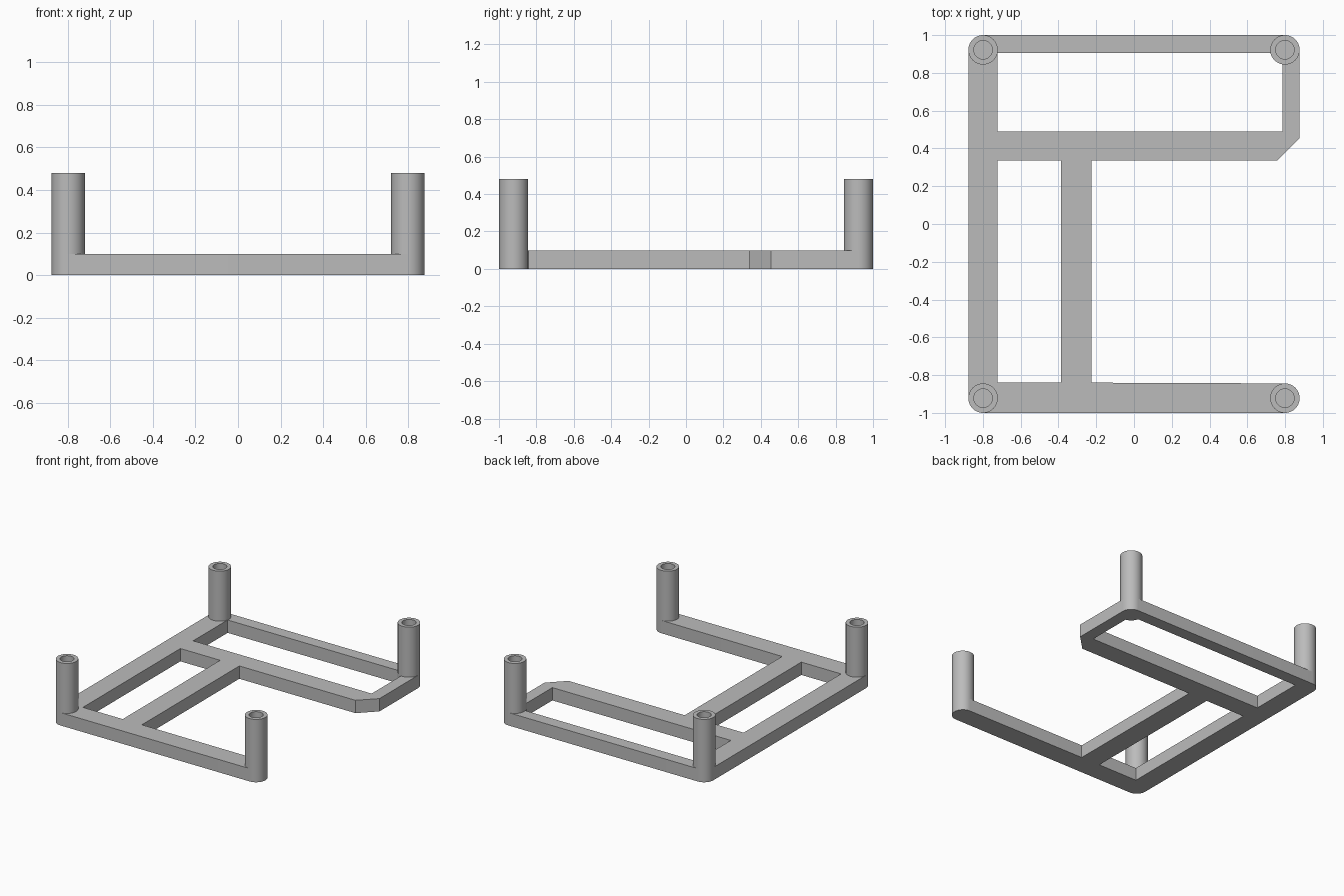
import bpy
import bmesh
from math import cos, sin, acos, asin, degrees, radians

cube = bpy.data.objects.get("Cube")
if cube:
    bpy.data.objects.remove(cube, do_unlink=True)

# Main dimensions
PX, PY, R, BORE = 0.799, 0.922, 0.078, 0.049
BASE, TOP = 0.098, 0.48
SEGMENTS = 48

grey = bpy.data.materials.new("plain grey")
grey.use_nodes = True
colour = (0.5, 0.5, 0.5, 1)
grey.diffuse_color = colour
grey.node_tree.nodes["Principled BSDF"].inputs["Base Color"].default_value = colour


def arc(cx, cy, start, end, steps=12):
    angles = [radians(start + (end - start) * i / steps) for i in range(steps + 1)]
    return [(cx + R * cos(a), cy + R * sin(a)) for a in angles]


def rectangle(x0, y0, x1, y1):
    return [(x0, y0), (x1, y0), (x1, y1), (x0, y1)]


def finish(bm, name):
    bmesh.ops.recalc_face_normals(bm, faces=bm.faces)
    mesh = bpy.data.meshes.new(name)
    bm.to_mesh(mesh)
    bm.free()
    mesh.materials.append(grey)
    obj = bpy.data.objects.new(name, mesh)
    bpy.context.collection.objects.link(obj)
    bpy.ops.object.select_all(action='DESELECT')
    obj.select_set(True)
    bpy.context.view_layer.objects.active = obj
    bpy.ops.object.shade_smooth_by_angle(angle=radians(30))
    return obj


def plate(name, loops, height):
    """Fill an outline with holes and extrude it upwards."""
    bm = bmesh.new()
    edges = []
    for loop in loops:
        verts = [bm.verts.new((x, y, 0)) for x, y in loop]
        edges += [bm.edges.new((v, verts[i - 1])) for i, v in enumerate(verts)]
    bmesh.ops.triangle_fill(bm, edges=edges, use_beauty=True, use_dissolve=False)
    grown = bmesh.ops.extrude_face_region(bm, geom=bm.faces[:])["geom"]
    top = [g for g in grown if isinstance(g, bmesh.types.BMVert)]
    bmesh.ops.translate(bm, verts=top, vec=(0, 0, height))
    return finish(bm, name)


def post(name, x, y):
    """Round post with a blind bore in its top."""
    bm = bmesh.new()
    profile = [(R, BASE), (R, TOP), (BORE, TOP), (BORE, BASE)]
    rings = []
    for radius, z in profile:
        rings.append(bmesh.ops.create_circle(bm, segments=SEGMENTS, radius=radius)["verts"])
        bmesh.ops.translate(bm, verts=rings[-1], vec=(x, y, z))
    for a, b in zip(rings, rings[1:]):
        for i in range(SEGMENTS):
            bm.faces.new((a[i - 1], a[i], b[i], b[i - 1]))
    bm.faces.new(rings[-1])
    return finish(bm, name)


# Base frame: outer outline with rounded ends and a clipped corner
BAR, RAIL_X, RAIL_Y = 0.336, 0.786, 0.906
outline = (arc(-PX, -PY, 180, 270) + arc(PX, -PY, -90, 90, 24)
           + [(-0.224, -0.84), (-0.224, BAR), (0.757, BAR), (PX + R, 0.455)]
           + arc(PX, PY, 0, 90) + arc(-PX, PY, 90, 180))

# Openings; the back one wraps around the back left post
front_opening = rectangle(-0.722, -0.84, -0.386, BAR)
from_angle = 360 - degrees(acos((RAIL_X - PX) / R))
to_angle = 180 - degrees(asin((RAIL_Y - PY) / R))
back_opening = ([(-0.722, RAIL_Y), (-0.722, 0.49), (RAIL_X, 0.49)]
                + arc(PX, PY, from_angle, to_angle))
plate("base_frame", [outline, front_opening, back_opening], BASE)

# Four corner posts
for side, x in (("left", PX), ("right", -PX)):
    for end, y in (("front", -PY), ("back", PY)):
        post(f"{end}_{side}_post", x, y)
